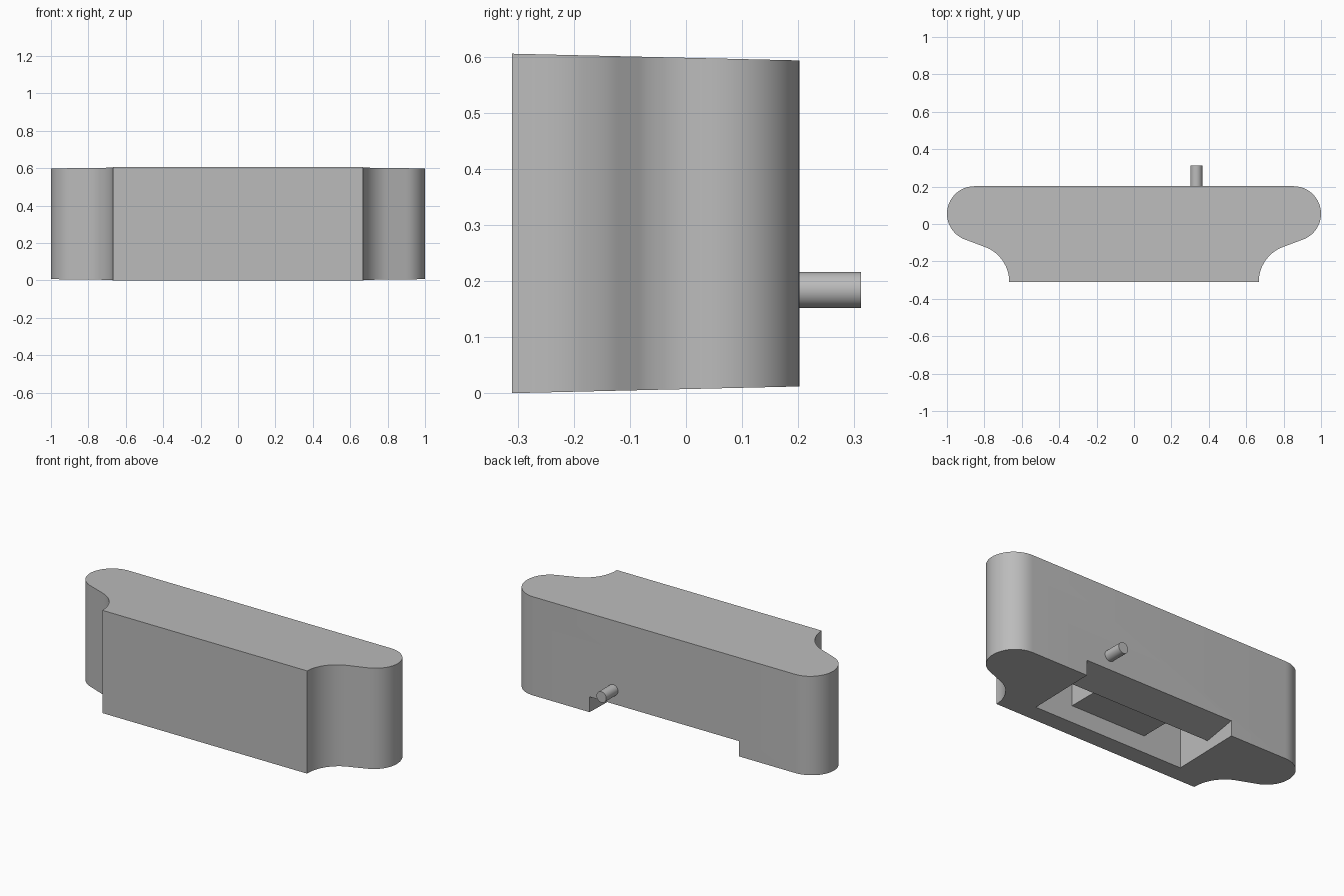
import bpy, bmesh, math
from math import cos, sin, radians

cube = bpy.data.objects.get("Cube")
if cube:
    bpy.data.objects.remove(cube)

grey = bpy.data.materials.new("plain_grey")
grey.use_nodes = True
COLOUR = (0.5, 0.5, 0.5, 1)
grey.diffuse_color = COLOUR
grey.node_tree.nodes["Principled BSDF"].inputs["Base Color"].default_value = COLOUR


def prism(name, start, end):
    """Closed solid between two matching rings of points."""
    bm = bmesh.new()
    a = [bm.verts.new(p) for p in start]
    b = [bm.verts.new(p) for p in end]
    bm.faces.new(a)
    bm.faces.new(b)
    for i in range(len(a)):
        j = (i + 1) % len(a)
        bm.faces.new((a[i], a[j], b[j], b[i]))
    bmesh.ops.recalc_face_normals(bm, faces=bm.faces)
    mesh = bpy.data.meshes.new(name)
    bm.to_mesh(mesh)
    bm.free()
    mesh.materials.append(grey)
    obj = bpy.data.objects.new(name, mesh)
    bpy.context.collection.objects.link(obj)
    return obj


def arc(cx, cy, r, a0, a1, n):
    angles = [radians(a0 + (a1 - a0) * i / n) for i in range(n + 1)]
    return [(cx + r * cos(a), cy + r * sin(a)) for a in angles]


def cut(target, profile, x0, x1):
    """Remove a side profile (y, z) swept from x0 to x1."""
    cutter = prism("cutter", [(x0, y, z) for y, z in profile],
                   [(x1, y, z) for y, z in profile])
    cutter.hide_render = True
    mod = target.modifiers.new("cut", 'BOOLEAN')
    mod.operation = 'DIFFERENCE'
    mod.solver = 'EXACT'
    mod.object = cutter
    bpy.context.view_layer.objects.active = target
    bpy.ops.object.modifier_apply(modifier=mod.name)
    bpy.data.objects.remove(cutter)


def smooth(obj):
    bpy.ops.object.select_all(action='DESELECT')
    obj.select_set(True)
    bpy.context.view_layer.objects.active = obj
    bpy.ops.object.shade_smooth_by_angle(angle=radians(30))


# Body: rounded ends sweeping through a hollow curve into the front face
FRONT, BACK, HEIGHT = -0.31, 0.202, 0.605
half = arc(0.867, FRONT, 0.2, 180, 108, 14) + arc(0.853, 0.055, 0.147, -72, 90, 24)
outline = half + [(-x, y) for x, y in reversed(half)]


def draft(y):
    return 0.012 * (y - FRONT) / (BACK - FRONT)


body = prism("body", [(x, y, draft(y)) for x, y in outline],
             [(x, y, HEIGHT - draft(y)) for x, y in outline])

# Underside recess, open at the back, with a sloping lip
WALL, LIP, CEILING, WIDE = -0.208, 0.01, 0.102, 0.487
cut(body, [(WALL, -0.1), (0.3, -0.1), (0.3, 0.12), (LIP, 0.067),
           (LIP, CEILING), (WALL, CEILING)], -WIDE, WIDE)

# Deeper pockets either side of the middle block
for side in (-1, 1):
    cut(body, [(WALL, 0.05), (LIP, 0.05), (LIP, 0.3), (WALL, 0.3)],
        side * WIDE / 2, side * WIDE)
smooth(body)

# Round peg on the back
ring = arc(0.333, 0.184, 0.032, 0, 348.75, 31)
peg = prism("back_peg", [(x, BACK - 0.02, z) for x, z in ring],
            [(x, 0.312, z) for x, z in ring])
smooth(peg)
